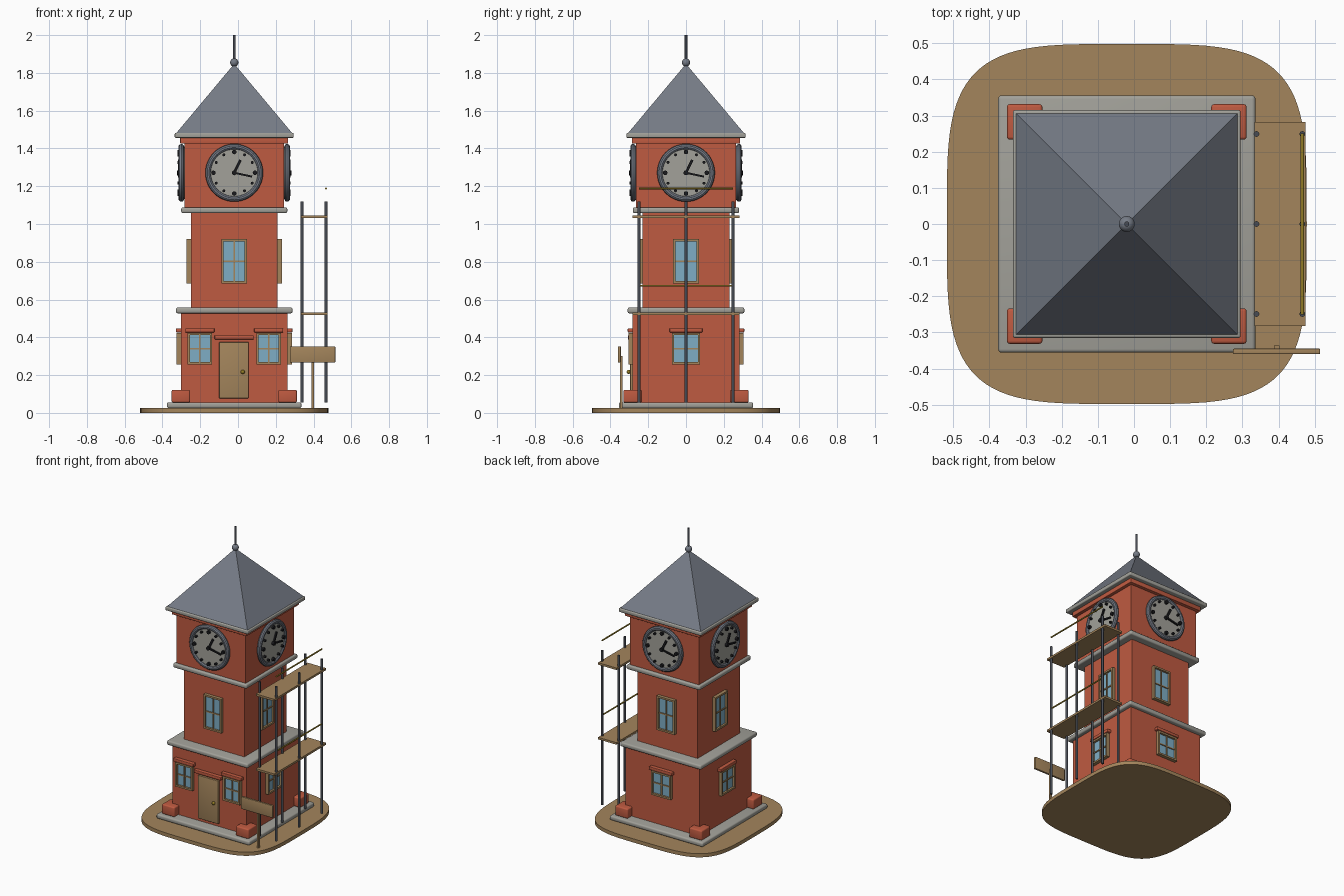
import bpy, bmesh, math
from mathutils import Matrix, Vector

if "Cube" in bpy.data.objects:
    bpy.data.objects.remove(bpy.data.objects["Cube"])

CX = -0.02  # tower axis


def mat(name, r, g, b):
    m = bpy.data.materials.new(name)
    m.diffuse_color = (r, g, b, 1)
    m.use_nodes = True
    m.node_tree.nodes["Principled BSDF"].inputs["Base Color"].default_value = m.diffuse_color
    return m


BRICK = mat("brick_red", 0.52, 0.103, 0.052)
STONE = mat("pale_stone", 0.36, 0.355, 0.32)
WOOD = mat("tan_wood", 0.37, 0.235, 0.107)
SLATE = mat("slate_grey", 0.18, 0.20, 0.24)
GLASS = mat("blue_glass", 0.21, 0.42, 0.56)
STEEL = mat("dark_steel", 0.063, 0.071, 0.088)
BLACK = mat("black", 0.01, 0.01, 0.012)
BRASS = mat("brass", 0.30, 0.21, 0.02)


def finish(name, bm, material, matrix=None, smooth=False):
    if matrix is not None:
        bm.transform(matrix)
    bmesh.ops.recalc_face_normals(bm, faces=bm.faces)
    me = bpy.data.meshes.new(name)
    bm.to_mesh(me)
    bm.free()
    me.materials.append(material)
    if smooth:
        me.polygons.foreach_set("use_smooth", [True] * len(me.polygons))
        me.set_sharp_from_angle(angle=math.radians(35))
    ob = bpy.data.objects.new(name, me)
    bpy.context.collection.objects.link(ob)
    return ob


def add_box(bm, lo, hi, turn=None):
    lo, hi = Vector(lo), Vector(hi)
    m = Matrix.Translation((lo + hi) / 2) @ Matrix.Diagonal((*(hi - lo), 1))
    bmesh.ops.create_cube(bm, size=1, matrix=(turn @ m) if turn else m)


def box(name, lo, hi, material, bevel=0, matrix=None):
    bm = bmesh.new()
    add_box(bm, lo, hi)
    if bevel:
        bmesh.ops.bevel(bm, geom=bm.edges[:], offset=bevel, segments=3,
                        profile=0.5, affect='EDGES')
    return finish(name, bm, material, matrix, smooth=bevel > 0)


def add_rod(bm, a, b, r, seg=12):
    a, b = Vector(a), Vector(b)
    d = b - a
    m = Matrix.Translation((a + b) / 2) @ d.to_track_quat('Z', 'Y').to_matrix().to_4x4()
    bmesh.ops.create_cone(bm, cap_ends=True, segments=seg, radius1=r, radius2=r,
                          depth=d.length, matrix=m)


def rod(name, a, b, r, material, seg=12, matrix=None):
    bm = bmesh.new()
    add_rod(bm, a, b, r, seg)
    return finish(name, bm, material, matrix, True)


def ball(name, c, r, material):
    bm = bmesh.new()
    bmesh.ops.create_uvsphere(bm, u_segments=20, v_segments=12, radius=r,
                              matrix=Matrix.Translation(c))
    return finish(name, bm, material, None, True)


def slab(name, half, z0, z1, material, bevel=0):
    return box(name, (CX - half, -half, z0), (CX + half, half, z1), material, bevel)


def side(k):
    # front face is -y; k quarter turns about the tower axis
    return Matrix.Translation((CX, 0, 0)) @ Matrix.Rotation(k * math.pi / 2, 4, 'Z')


# rounded-square ground plate (superellipse)
bm = bmesh.new()
ring = []
for i in range(96):
    t = 2 * math.pi * i / 96
    c, s = math.cos(t), math.sin(t)
    ring.append(bm.verts.new((CX + 0.498 * math.copysign(abs(c) ** 0.5, c),
                              0.498 * math.copysign(abs(s) ** 0.5, s), 0)))
f = bm.faces.new(ring)
ext = bmesh.ops.extrude_face_region(bm, geom=[f])
bmesh.ops.translate(bm, vec=(0, 0, 0.025),
                    verts=[v for v in ext['geom'] if isinstance(v, bmesh.types.BMVert)])
finish("ground_plate", bm, WOOD, None, True)

# tower storeys and stone bands
slab("plinth", 0.356, 0.025, 0.056, STONE, 0.01)
slab("lower_storey", 0.2825, 0.05, 0.535, BRICK)
slab("lower_cornice", 0.309, 0.527, 0.558, STONE, 0.01)
slab("middle_storey", 0.23, 0.55, 1.065, BRICK)
slab("upper_cornice", 0.281, 1.057, 1.088, STONE, 0.01)
slab("clock_storey", 0.264, 1.08, 1.457, BRICK)
slab("brick_band", 0.286, 1.425, 1.457, BRICK, 0.004)
slab("eave", 0.315, 1.456, 1.482, STONE, 0.006)
for sx in (-1, 1):
    for sy in (-1, 1):
        x, y = CX + sx * 0.2825, sy * 0.2825
        box("corner_block", (x - 0.049, y - 0.049, 0.055), (x + 0.049, y + 0.049, 0.122),
            BRICK, 0.008)

# pyramid roof and finial
bm = bmesh.new()
bmesh.ops.create_cone(bm, cap_ends=True, segments=4, radius1=0.308 * math.sqrt(2), radius2=0,
                      depth=0.368, matrix=Matrix.Translation((CX, 0, 1.664))
                      @ Matrix.Rotation(math.pi / 4, 4, 'Z'))
finish("roof", bm, SLATE)
ball("finial_ball", (CX, 0, 1.855), 0.022, SLATE)
rod("finial_rod", (CX, 0, 1.84), (CX, 0, 2.0), 0.007, STEEL)


def window(k, u, z0, z1, w, wall, lintel):
    m, h, t = side(k), w / 2, 0.012
    box("window_glass", (u - h + 0.004, -wall - 0.009, z0 + 0.004),
        (u + h - 0.004, -wall, z1 - 0.004), GLASS, 0, m)
    bm = bmesh.new()
    for a in (u - h, u + h - t):
        add_box(bm, (a, -wall - 0.023, z0), (a + t, -wall + 0.005, z1))
    for a in (z0, z1 - t):
        add_box(bm, (u - h + t, -wall - 0.023, a), (u + h - t, -wall + 0.005, a + t))
    mid = (z0 + z1) / 2
    add_box(bm, (u - 0.004, -wall - 0.016, z0 + t), (u + 0.004, -wall, z1 - t))
    add_box(bm, (u - h + t, -wall - 0.015, mid - 0.004), (u + h - t, -wall, mid + 0.004))
    finish("window_frame", bm, WOOD, m)
    if lintel:
        box("window_lintel", (u - h - 0.012, -wall - 0.026, z1 + 0.002),
            (u + h + 0.012, -wall + 0.01, z1 + 0.024), BRICK, 0.004, m)


# clock on each side
def clock(k):
    m, zc = side(k), 1.271
    bm = bmesh.new()
    N, M = 48, 10
    grid = [[bm.verts.new(((0.138 + 0.015 * math.cos(b)) * math.cos(a),
                           -0.280 + 0.015 * math.sin(b),
                           zc + (0.138 + 0.015 * math.cos(b)) * math.sin(a)))
             for b in (2 * math.pi * j / M for j in range(M))]
            for a in (2 * math.pi * i / N for i in range(N))]
    for i in range(N):
        for j in range(M):
            p, q = grid[i], grid[(i + 1) % N]
            bm.faces.new((p[j], q[j], q[(j + 1) % M], p[(j + 1) % M]))
    finish("clock_rim", bm, SLATE, m, True)
    rod("clock_face", (0, -0.25, zc), (0, -0.285, zc), 0.138, STONE, 48, m)
    bm = bmesh.new()
    for i in range(12):
        a = i * math.pi / 6
        x, z = 0.11 * math.sin(a), zc + 0.11 * math.cos(a)
        add_rod(bm, (x, -0.28, z), (x, -0.299, z), 0.012 if i % 3 == 0 else 0.008)
    finish("hour_marks", bm, BLACK, m, True)
    bm = bmesh.new()
    for ang, length, w in ((102, 0.097, 0.005), (26, 0.076, 0.007)):
        turn = Matrix.Translation((0, 0, zc)) @ Matrix.Rotation(math.radians(ang), 4, 'Y')
        add_box(bm, (-w, -0.297, -0.01), (w, -0.288, length), turn)
    add_rod(bm, (0, -0.28, zc), (0, -0.302, zc), 0.013, 16)
    finish("clock_hands", bm, BLACK, m)


for k in range(4):
    clock(k)
    window(k, 0, 0.685, 0.92, 0.135, 0.23, False)
    if k:
        window(k, 0, 0.257, 0.424, 0.15, 0.2825, True)
for s in (-1, 1):
    window(0, s * 0.182, 0.257, 0.424, 0.13, 0.2825, True)

# front door
box("door", (-0.1, -0.296, 0.077), (0.056, -0.27, 0.375), WOOD, 0.004)
box("door_lintel", (-0.124, -0.308, 0.389), (0.083, -0.27, 0.411), BRICK, 0.004)
ball("door_knob", (0.025, -0.303, 0.217), 0.011, BRASS)

# scaffold on the right side
for x in (0.339, 0.466):
    for y in (-0.249, 0, 0.249):
        rod("scaffold_pole", (x, y, 0.055), (x, y, 1.12), 0.008, STEEL)
for z in (0.524, 1.039):
    box("scaffold_deck", (0.334, -0.282, z - 0.007), (0.474, 0.282, z + 0.007), WOOD)
    rod("scaffold_rail", (0.466, -0.25, z + 0.149), (0.466, 0.25, z + 0.149), 0.005, BRASS)

# blank sign board on a post
box("sign_post", (0.388, -0.349, 0.02), (0.402, -0.336, 0.30), WOOD)
box("sign_board", (0.274, -0.36, 0.267), (0.515, -0.345, 0.352), WOOD, 0.003)
